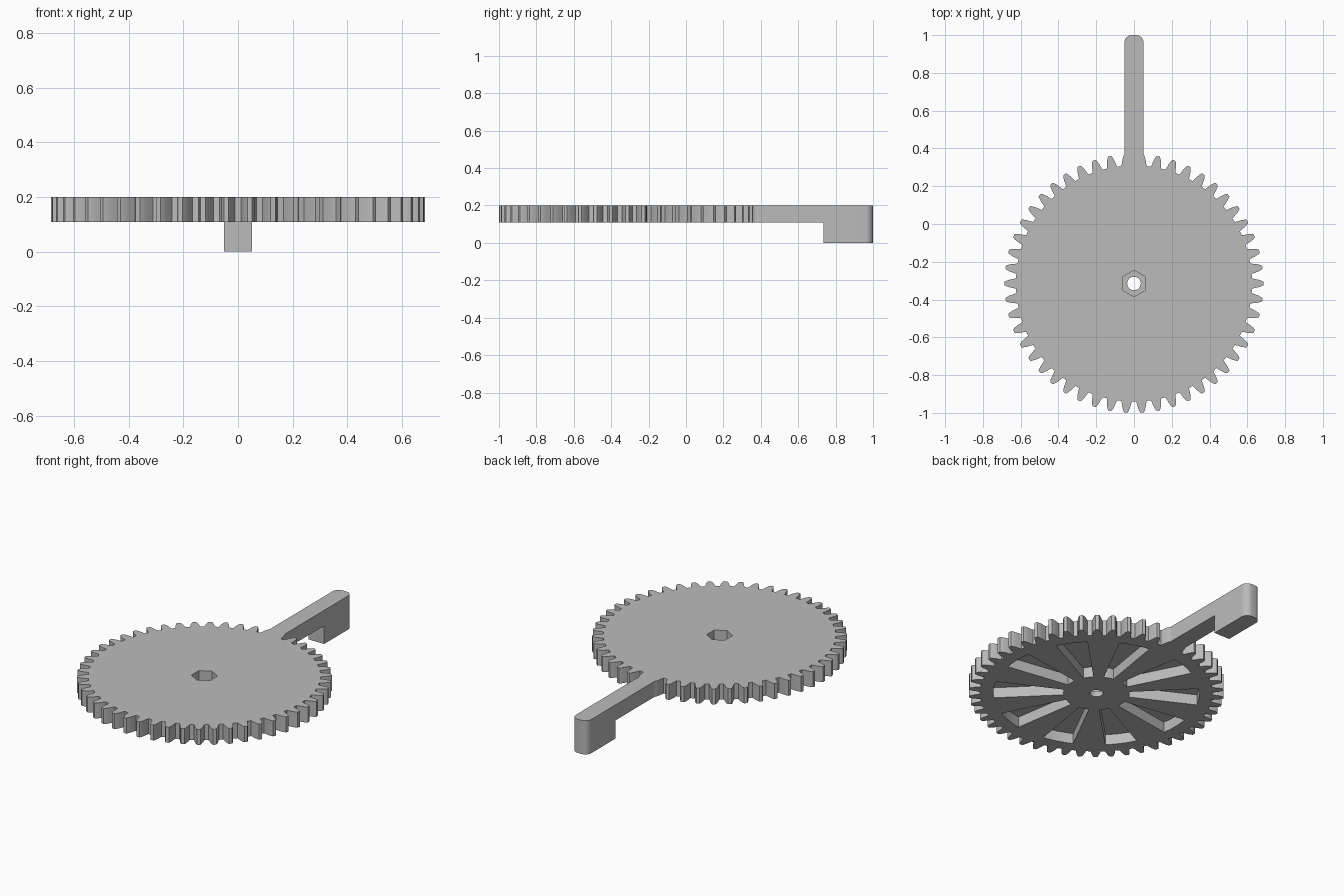
import bpy, bmesh
from math import sin, cos, radians, pi

if "Cube" in bpy.data.objects:
    bpy.data.objects.remove(bpy.data.objects["Cube"], do_unlink=True)

CY = -0.315            # gear centre on y
BOTTOM, TOP = 0.108, 0.2
TEETH, POCKETS = 50, 10

grey = bpy.data.materials.new("plain_grey")
grey.use_nodes = True
grey.diffuse_color = (0.5, 0.5, 0.5, 1)
grey.node_tree.nodes["Principled BSDF"].inputs["Base Color"].default_value = (0.5, 0.5, 0.5, 1)


def polar(r, deg):
    return r * cos(radians(deg)), CY + r * sin(radians(deg))


def prism(bm, outline, offset):
    """Extrude a closed 3D outline by an offset vector."""
    face = bm.faces.new([bm.verts.new(p) for p in outline])
    new = bmesh.ops.extrude_face_region(bm, geom=[face])["geom"]
    bmesh.ops.translate(bm, vec=offset, verts=[v for v in new if isinstance(v, bmesh.types.BMVert)])


def upright(bm, points, z0, z1):
    prism(bm, [(x, y, z0) for x, y in points], (0, 0, z1 - z0))


def finish(name, bm, helper=False):
    bmesh.ops.recalc_face_normals(bm, faces=bm.faces)
    mesh = bpy.data.meshes.new(name)
    bm.to_mesh(mesh)
    bm.free()
    mesh.materials.append(grey)
    obj = bpy.data.objects.new(name, mesh)
    bpy.context.collection.objects.link(obj)
    if helper:
        obj.hide_render = True
        obj.hide_set(True)
        obj.display_type = 'WIRE'
    return obj


def boolean(obj, other, operation):
    mod = obj.modifiers.new(other.name, 'BOOLEAN')
    mod.operation, mod.solver, mod.object = operation, 'EXACT', other


# Toothed wheel: each tooth is a curved flank mirrored about its centre line
flank = [(0.625, 2.55), (0.638, 2.2), (0.659, 1.75), (0.674, 1.25), (0.685, 0.75)]
outline = []
for i in range(TEETH):
    a = i * 360 / TEETH
    outline += [polar(r, a - h) for r, h in flank]
    outline += [polar(r, a + h) for r, h in reversed(flank)]
bm = bmesh.new()
upright(bm, outline, BOTTOM, TOP)
wheel = finish("gear_wheel", bm)

# Handle with a downward block, its end corners rounded
side = [(0.29, BOTTOM), (0.735, BOTTOM), (0.735, 0), (1, 0), (1, TOP), (0.29, TOP)]
bm = bmesh.new()
prism(bm, [(-0.051, y, z) for y, z in side], (0.102, 0, 0))
ends = [e for e in bm.edges if all(v.co.y > 0.99 for v in e.verts)
        and abs(e.verts[0].co.x - e.verts[1].co.x) < 0.01]
bmesh.ops.bevel(bm, geom=ends, offset=0.04, segments=8, profile=0.5, affect='EDGES')
boolean(wheel, finish("handle", bm, True), 'UNION')

# Wedge pockets between the spokes, open underneath
bm = bmesh.new()
for i in range(POCKETS):
    a = i * 360 / POCKETS
    steps = [-9, -4.5, 0, 4.5, 9]
    points = [polar(0.555, a + s) for s in steps] + [polar(0.178, a - s) for s in steps]
    upright(bm, points, 0.05, BOTTOM + 0.062)
boolean(wheel, finish("pocket_cutter", bm, True), 'DIFFERENCE')

# Hexagonal socket from above
bm = bmesh.new()
upright(bm, [polar(0.07, 30 + 60 * k) for k in range(6)], 0.14, 0.3)
boolean(wheel, finish("socket_cutter", bm, True), 'DIFFERENCE')

# Round shaft hole through the hub
bm = bmesh.new()
upright(bm, [polar(0.036, 360 * k / 32) for k in range(32)], 0, 0.4)
boolean(wheel, finish("bore_cutter", bm, True), 'DIFFERENCE')

# Apply the cuts and smooth the rounded surfaces
bpy.ops.object.select_all(action='DESELECT')
wheel.select_set(True)
bpy.context.view_layer.objects.active = wheel
for mod in list(wheel.modifiers):
    bpy.ops.object.modifier_apply(modifier=mod.name)
bpy.ops.object.shade_smooth_by_angle(angle=radians(25))
for name in ("handle", "pocket_cutter", "socket_cutter", "bore_cutter"):
    bpy.data.objects.remove(bpy.data.objects[name], do_unlink=True)
wheel.name = "gear_with_handle"
